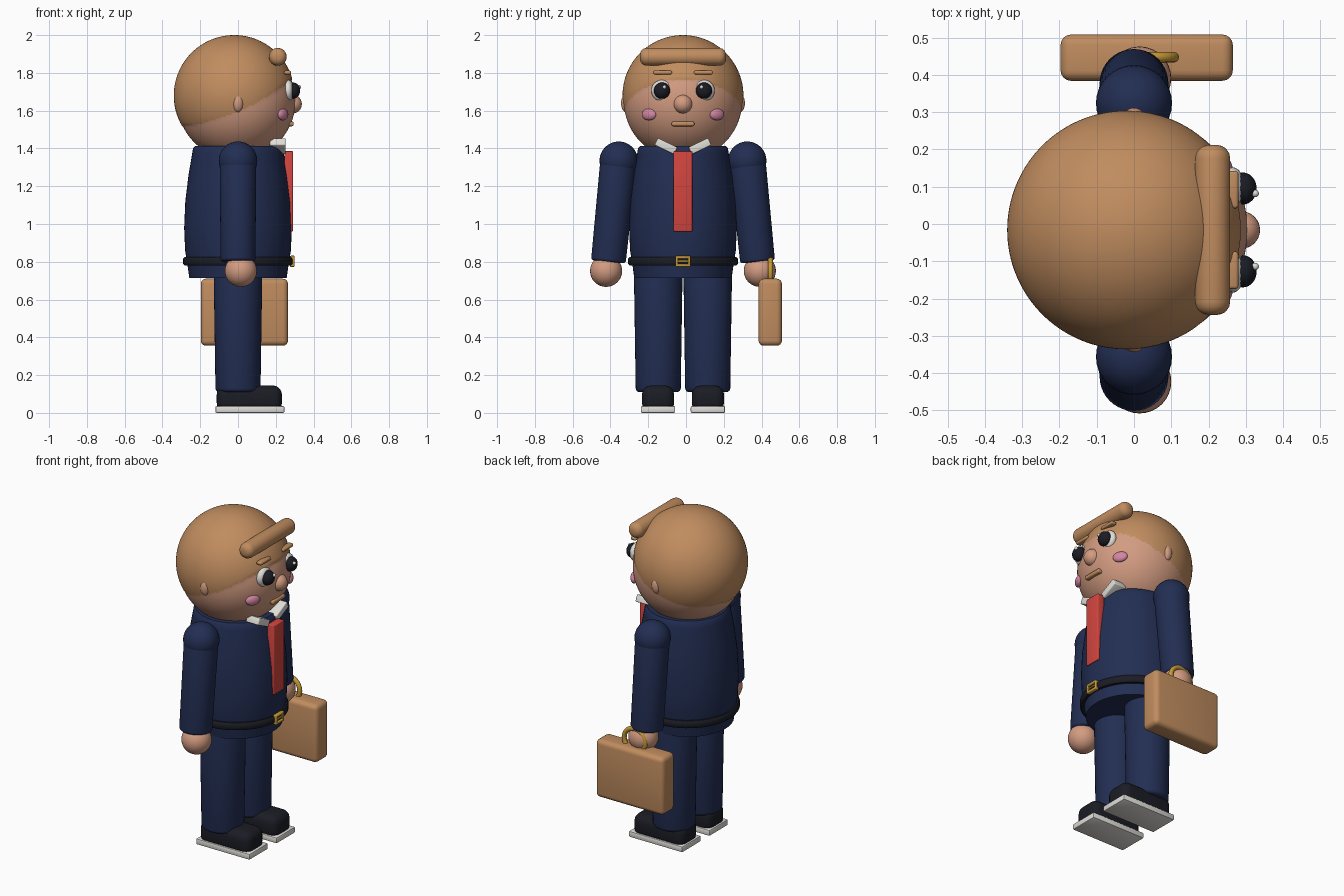
import bpy, bmesh, math
from mathutils import Vector, Matrix

if "Cube" in bpy.data.objects:
    bpy.data.objects.remove(bpy.data.objects["Cube"])

CY = -0.016  # symmetry line of the body


def material(name, rgb):
    m = bpy.data.materials.new(name)
    m.diffuse_color = (*rgb, 1)
    m.use_nodes = True
    m.node_tree.nodes["Principled BSDF"].inputs["Base Color"].default_value = m.diffuse_color
    return m


SKIN = material("skin", (0.65, 0.33, 0.22))
BROWN = material("brown", (0.53, 0.265, 0.115))
NAVY = material("navy", (0.016, 0.027, 0.085))
BLACK = material("black", (0.011, 0.012, 0.018))
WHITE = material("white", (0.75, 0.73, 0.69))
RED = material("red", (0.65, 0.06, 0.05))
GOLD = material("gold", (0.56, 0.32, 0.04))
PINK = material("pink", (0.65, 0.24, 0.36))


def finish(name, bm, mats):
    bmesh.ops.recalc_face_normals(bm, faces=bm.faces)
    me = bpy.data.meshes.new(name)
    bm.to_mesh(me)
    bm.free()
    for m in mats:
        me.materials.append(m)
    ob = bpy.data.objects.new(name, me)
    bpy.context.collection.objects.link(ob)
    bpy.ops.object.select_all(action='DESELECT')
    ob.select_set(True)
    bpy.context.view_layer.objects.active = ob
    bpy.ops.object.shade_smooth_by_angle(angle=math.radians(40))
    return ob


def ball(name, loc, radii, mat, turn=0, seg=32):
    bm = bmesh.new()
    m = Matrix.Translation(loc) @ Matrix.Rotation(turn, 4, 'Z') @ Matrix.Diagonal((*radii, 1))
    bmesh.ops.create_uvsphere(bm, u_segments=seg, v_segments=seg // 2, radius=1, matrix=m)
    return finish(name, bm, [mat])


def box(name, loc, size, mat, bevel=0.005, tilt=0, seg=3):
    bm = bmesh.new()
    bmesh.ops.create_cube(bm, size=1, matrix=Matrix.Diagonal((*size, 1)))
    bmesh.ops.bevel(bm, geom=bm.edges[:], offset=bevel, segments=seg, profile=0.5, affect='EDGES')
    bm.transform(Matrix.Translation(loc) @ Matrix.Rotation(tilt, 4, 'X'))
    return finish(name, bm, [mat])


def tube(name, a, b, ra, rb, mat, bevel=0.02):
    """Tapered cylinder between two points with rounded rims."""
    a, b = Vector(a), Vector(b)
    d = b - a
    bm = bmesh.new()
    bmesh.ops.create_cone(bm, cap_ends=True, segments=40, radius1=ra, radius2=rb, depth=d.length)
    rims = [e for e in bm.edges if abs(e.verts[0].co.z - e.verts[1].co.z) < 1e-5]
    bmesh.ops.bevel(bm, geom=rims, offset=bevel, segments=4, profile=0.5, affect='EDGES')
    bm.transform(Matrix.Translation((a + b) / 2) @ d.to_track_quat('Z', 'Y').to_matrix().to_4x4())
    return finish(name, bm, [mat])


def lathe(name, profile, mat, loc=(0, CY, 0), turn=None, closed=False):
    bm = bmesh.new()
    vs = [bm.verts.new((r, 0, z)) for r, z in profile]
    es = [bm.edges.new(p) for p in zip(vs, vs[1:])]
    if closed:
        es.append(bm.edges.new((vs[-1], vs[0])))
    bmesh.ops.spin(bm, geom=vs + es, cent=(0, 0, 0), axis=(0, 0, 1), angle=math.tau, steps=56)
    bmesh.ops.remove_doubles(bm, verts=bm.verts, dist=1e-4)
    bm.transform(Matrix.Translation(loc) @ (turn or Matrix()))
    return finish(name, bm, [mat])


# head: hair above a curved hairline, skin (slightly smaller and lower) beneath
def hairline(x):
    return 1.595 + 0.43 * x + 0.59 * x * x


bm = bmesh.new()
bmesh.ops.create_uvsphere(bm, u_segments=128, v_segments=96, radius=0.32,
                          matrix=Matrix.Translation((-0.02, CY, 1.68)))
for f in bm.faces:
    c = f.calc_center_median()
    f.material_index = 0 if c.z > hairline(c.x) else 1
face_centre = Vector((-0.009, CY, 1.652))
for v in bm.verts:
    if v.co.z < hairline(v.co.x):
        v.co = face_centre + (v.co - face_centre).normalized() * 0.313
finish("head", bm, [BROWN, SKIN])

# hair roll over the forehead, nose and mouth
tube("fringe", (0.211, CY - 0.228, 1.885), (0.211, CY + 0.228, 1.885), 0.047, 0.047, BROWN, 0.036)
ball("nose", (0.288, CY, 1.635), (0.05, 0.05, 0.05), SKIN)
box("mouth", (0.277, CY, 1.53), (0.036, 0.12, 0.025), BROWN, 0.009)

# torso, belt and buckle
lathe("jacket", [(0, 0.715), (0.258, 0.715), (0.27, 0.80), (0.28, 0.86), (0.285, 0.98), (0.279, 1.12),
                 (0.262, 1.26), (0.243, 1.37), (0.238, 1.40), (0.228, 1.412), (0, 1.412)], NAVY)
lathe("belt", [(0.25, 0.78), (0.283, 0.78), (0.291, 0.79), (0.291, 0.815), (0.283, 0.825), (0.25, 0.825)],
      BLACK, closed=True)
for z in (0.781, 0.824):
    box("buckle_bar", (0.288, CY, z), (0.024, 0.08, 0.016), GOLD)
for s in (-1, 1):
    box("buckle_side", (0.288, CY + s * 0.033, 0.8025), (0.024, 0.014, 0.05), GOLD)
box("buckle_pin", (0.286, CY, 0.8025), (0.024, 0.06, 0.01), GOLD, 0.003)
box("tie", (0.268, CY, 1.173), (0.046, 0.1, 0.425), RED, 0.005)

# everything that comes in mirrored pairs
for s, side in ((-1, "right"), (1, "left")):
    def at(x, y, z):
        return (x, CY + s * y, z)

    ball(side + "_ear", at(0, 0.298, 1.64), (0.03, 0.03, 0.05), SKIN)
    box(side + "_eyebrow", at(0.262, 0.108, 1.802), (0.036, 0.1, 0.02), BROWN, 0.008)
    ball(side + "_eye", at(0.265, 0.111, 1.706), (0.032, 0.057, 0.057), WHITE)
    ball(side + "_pupil", at(0.292, 0.111, 1.706), (0.037, 0.043, 0.043), BLACK)
    ball(side + "_eye_glint", at(0.325, 0.098, 1.725), (0.01, 0.01, 0.01), WHITE, seg=16)
    ball(side + "_cheek", at(0.238, 0.18, 1.58), (0.02, 0.043, 0.031), PINK, s * 0.55)
    box(side + "_collar", at(0.21, 0.09, 1.412), (0.085, 0.115, 0.042), WHITE, 0.006, s * 0.45)
    # arm
    ball(side + "_shoulder", at(0, 0.34, 1.335), (0.102, 0.102, 0.102), NAVY)
    tube(side + "_sleeve", at(0, 0.34, 1.34), at(0, 0.395, 0.80), 0.097, 0.092, NAVY, 0.015)
    ball(side + "_hand", at(0.015, 0.407, 0.752), (0.085, 0.085, 0.085), SKIN)
    # leg
    tube(side + "_trouser", at(0, 0.131, 0.11), at(0, 0.131, 0.76), 0.119, 0.129, NAVY, 0.02)
    box(side + "_shoe", at(0.06, 0.132, 0.075), (0.345, 0.17, 0.14), BLACK, 0.048, seg=5)
    box(side + "_sole", at(0.063, 0.132, 0.018), (0.365, 0.182, 0.036), WHITE, 0.007, seg=2)

# briefcase with ring handle
box("briefcase", (0.034, 0.446, 0.533), (0.462, 0.124, 0.355), BROWN, 0.028, seg=4)
ring = [(0.071 + 0.014 * math.cos(i * math.tau / 12), 0.014 * math.sin(i * math.tau / 12)) for i in range(12)]
lathe("briefcase_handle", ring, GOLD, (0.036, 0.447, 0.742), Matrix.Rotation(math.pi / 2, 4, 'X'), True)
